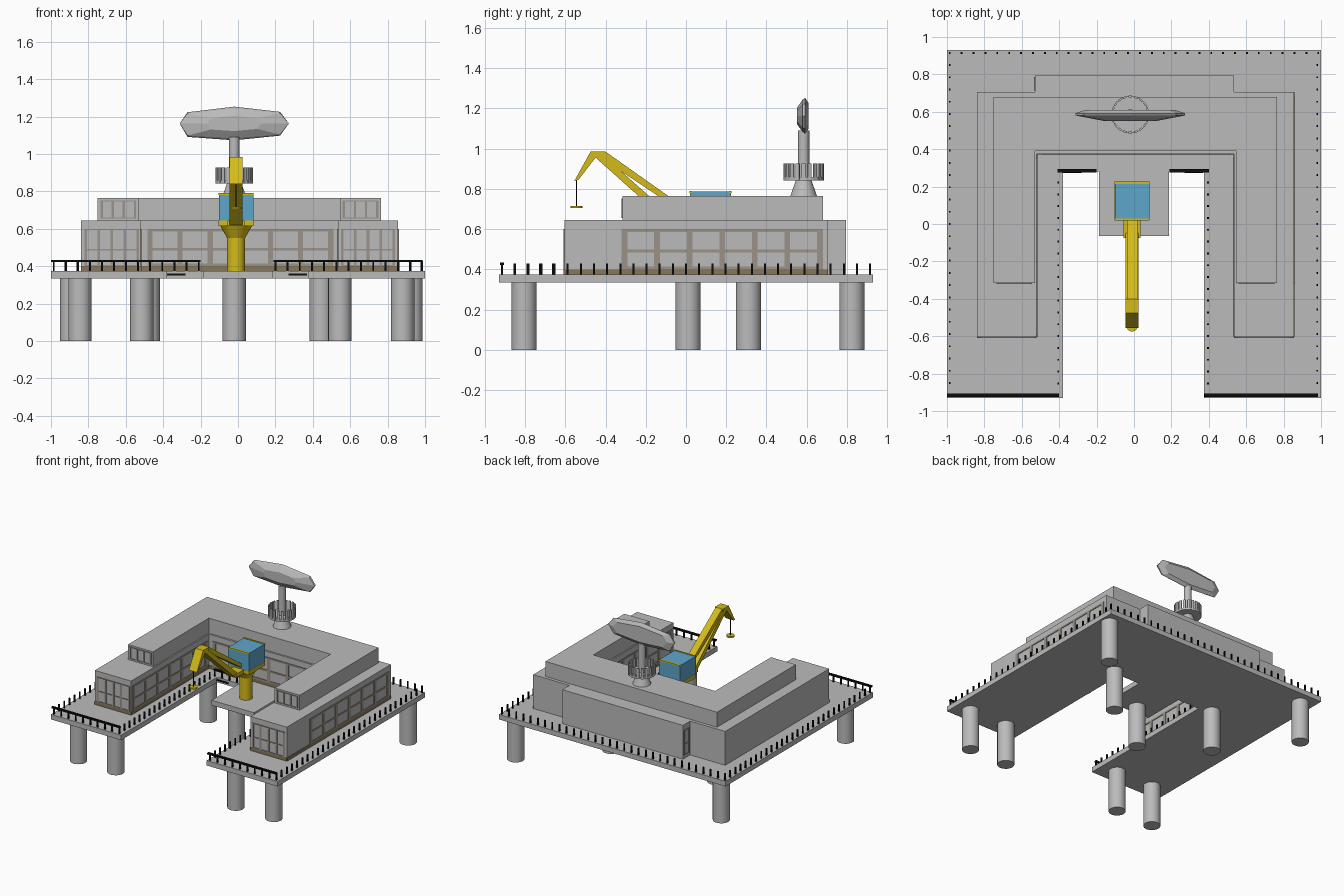
import bpy, bmesh, math
from mathutils import Matrix, Vector

if "Cube" in bpy.data.objects:
    bpy.data.objects.remove(bpy.data.objects["Cube"])


def material(name, rgb):
    m = bpy.data.materials.new(name)
    m.diffuse_color = (*rgb, 1)
    m.use_nodes = True
    m.node_tree.nodes["Principled BSDF"].inputs["Base Color"].default_value = m.diffuse_color
    return m


GREY = material("light_grey", (0.5, 0.5, 0.5))
YELLOW = material("crane_yellow", (0.66, 0.5, 0.01))
BLUE = material("cab_blue", (0.11, 0.38, 0.6))
FRAME = material("window_frame_taupe", (0.33, 0.29, 0.25))
BROWN = material("skirting_brown", (0.24, 0.185, 0.1))
BLACK = material("railing_black", (0.004, 0.004, 0.004))


def finish(name, bm, mat, smooth=False):
    bmesh.ops.recalc_face_normals(bm, faces=bm.faces)
    me = bpy.data.meshes.new(name)
    bm.to_mesh(me)
    bm.free()
    me.materials.append(mat)
    ob = bpy.data.objects.new(name, me)
    bpy.context.collection.objects.link(ob)
    if smooth:
        bpy.ops.object.select_all(action='DESELECT')
        ob.select_set(True)
        bpy.context.view_layer.objects.active = ob
        bpy.ops.object.shade_smooth_by_angle(angle=math.radians(35))
    return ob


def boxes(name, items, mat):
    """Each item is (x0, x1, y0, y1, z0, z1)."""
    bm = bmesh.new()
    for x0, x1, y0, y1, z0, z1 in items:
        mid = Vector((x0 + x1, y0 + y1, z0 + z1)) / 2
        size = Matrix.Diagonal((x1 - x0, y1 - y0, z1 - z0, 1))
        bmesh.ops.create_cube(bm, size=1, matrix=Matrix.Translation(mid) @ size)
    return finish(name, bm, mat)


def prism(name, pts, lo, hi, mat, side=False):
    """Extrude an outline: xy outline along z, or yz outline along x when side."""
    bm = bmesh.new()
    f = bm.faces.new([bm.verts.new((lo, a, b) if side else (a, b, lo)) for a, b in pts])
    new = bmesh.ops.extrude_face_region(bm, geom=[f])["geom"]
    move = (hi - lo, 0, 0) if side else (0, 0, hi - lo)
    bmesh.ops.translate(bm, vec=move, verts=[v for v in new if isinstance(v, bmesh.types.BMVert)])
    return finish(name, bm, mat)


def cone(name, x, y, z0, z1, r0, r1, mat, n=32):
    bm = bmesh.new()
    bmesh.ops.create_cone(bm, cap_ends=True, segments=n, radius1=r0, radius2=r1, depth=z1 - z0,
                          matrix=Matrix.Translation((x, y, (z0 + z1) / 2)))
    return finish(name, bm, mat, True)


# deck and its support legs
prism("deck", [(-1, -.93), (-.38, -.93), (-.38, .28), (-.187, .28), (-.187, -.065), (.187, -.065),
               (.187, .28), (.375, .28), (.375, -.93), (1, -.93), (1, .93), (-1, .93)], .335, .375, GREY)
for x, y in [(-.845, -.805), (-.515, -.805), (.545, -.805), (.88, -.805), (-.02, .01),
             (-.48, .31), (.445, .31), (-.89, .825), (.925, .825)]:
    cone("support_leg", x, y, 0, .336, .0625, .0625, GREY)
boxes("deck_edge_slot", [(s - .05, s + .05, .272, .281, .35, .36) for s in (-.33, .32)], BLACK)

# two storeys
prism("lower_storey", [(-.84, -.605), (-.52, -.605), (-.52, .375), (.535, .375), (.535, -.605),
                       (.855, -.605), (.855, .705), (.535, .705), (.535, .795), (-.53, .795),
                       (-.53, .705), (-.84, .705)], .374, .645, GREY)
prism("upper_storey", [(-.75, -.315), (-.53, -.315), (-.53, .39), (.545, .39), (.545, -.315),
                       (.765, -.315), (.765, .68), (-.75, .68)], .644, .765, GREY)


# window frames and skirting as thin plates on the walls
def windows(name, axis, wall, out, lo, hi, z0, z1, bays, bar=.02, rail=True):
    def plate(a, b, c, d):
        w0, w1 = sorted((wall - out * .002, wall + out * .005))
        return (w0, w1, a, b, c, d) if axis == "x" else (a, b, w0, w1, c, d)
    step = (hi - lo - bar) / bays
    items = [plate(lo + i * step, lo + i * step + bar, z0, z1) for i in range(bays + 1)]
    levels = [z0, z1 - bar * .5] + ([z0 + (z1 - z0) * .42] if rail else [])
    items += [plate(lo, hi, z, z + bar * .5) for z in levels]
    boxes(name, items, FRAME)


windows("right_wall_windows", "x", .855, 1, -.32, .68, .4, .6, 6, .028)
windows("left_court_windows", "x", -.52, 1, -.59, .35, .4, .6, 6, .028)
windows("right_court_windows", "x", .535, -1, -.59, .35, .4, .6, 6, .028)
windows("back_court_windows", "y", .375, -1, -.485, .51, .4, .6, 6, .028)
windows("left_end_windows", "y", -.605, -1, -.82, -.53, .4, .6, 4, .014)
windows("right_end_windows", "y", -.605, -1, .55, .84, .4, .6, 4, .014)
windows("left_upper_windows", "y", -.315, -1, -.735, -.545, .655, .752, 3, .012, False)
windows("right_upper_windows", "y", -.315, -1, .56, .75, .655, .752, 3, .012, False)
windows("rear_bay_window", "x", -.53, -1, .715, .785, .4, .6, 1, .012)
boxes("skirting", [(.85, .859, -.605, .705, .375, .4), (-.524, -.516, -.605, .375, .375, .4),
                   (.531, .539, -.605, .375, .375, .4), (-.52, .535, .371, .379, .375, .4),
                   (-.84, -.52, -.609, -.601, .375, .4), (.535, .855, -.609, -.601, .375, .4)], BROWN)


# railing posts round the deck, top rails on the front-facing edges
def row(p, q, gap=.0645):
    p, q = Vector(p), Vector(q)
    n = round((q - p).length / gap)
    return [p.lerp(q, i / n) for i in range(n + 1)]


posts = []
for p, q in [((-.985, .915), (.985, .915)), ((-.985, -.915), (-.985, .85)), ((.98, -.915), (.98, .85)),
             ((-.405, -.915), (-.405, .285)), ((.395, -.915), (.395, .285)),
             ((-.92, -.915), (-.47, -.915)), ((.46, -.915), (.92, -.915)),
             ((-.34, .285), (-.21, .285)), ((.33, .285), (.2, .285))]:
    posts += row(p, q)
boxes("railing_posts", [(v.x - .005, v.x + .005, v.y - .005, v.y + .005, .374, .43) for v in posts], BLACK)
boxes("railing_top_rails", [(a, b, y - .009, y + .009, .422, .434) for a, b, y in
                            [(-1, -.4, -.915), (.375, .985, -.915), (-.41, -.2, .285), (.19, .4, .285)]], BLACK)

# crane pedestal and cab
CX = -.01
cone("crane_pedestal", CX, .115, .37, .6, .048, .048, YELLOW)
cone("crane_collar", CX, .115, .55, .616, .048, .085, YELLOW)
boxes("cab_base", [(CX - .093, CX + .093, .02, .225, .615, .645)], YELLOW)
boxes("cab", [(CX - .092, CX + .092, .021, .224, .645, .787)], BLUE)
boxes("cab_trim", [(CX - .093, CX + .093, .018, .03, .78, .79), (CX - .093, CX + .093, .213, .226, .78, .79)], YELLOW)

# crane boom, stay, jib, cable and hook
prism("boom", [(-.46, .965), (-.41, .965), (.02, .6), (.02, .62), (-.02, .62), (-.41, .967), (-.46, .967)][:2]
      + [(-.02, .62), (-.075, .62)], CX - .035, CX + .035, YELLOW, True)
prism("boom_stay", [(-.40, .985), (-.415, .95), (.025, .655), (.025, .685)], CX - .028, CX + .028, YELLOW, True)
prism("jib", [(-.555, .84), (-.475, .985), (-.4, .985), (-.412, .957), (-.45, .955), (-.535, .845)],
      CX - .035, CX + .035, YELLOW, True)
boxes("boom_foot", [(CX - .045, CX + .045, -.075, .03, .615, .645)], YELLOW)
cone("hook_cable", CX, -.545, .71, .85, .003, .003, BLACK, 8)
cone("hook_block", CX, -.545, .705, .716, .03, .03, YELLOW, 16)

# radar tower with slatted ring
RX, RY = -.02, .585
cone("radar_foot", RX, RY, .76, .845, .068, .038, GREY)
cone("radar_mast", RX, RY, .84, 1.09, .028, .028, GREY)
cone("radar_platform", RX, RY, .843, .858, .1, .1, GREY)
bm = bmesh.new()
for i in range(20):
    turn = Matrix.Rotation(i * math.tau / 20, 4, 'Z')
    bmesh.ops.create_cube(bm, size=1, matrix=Matrix.Translation((RX, RY, .885)) @ turn
                          @ Matrix.Translation((.096, 0, 0)) @ Matrix.Diagonal((.01, .019, .084, 1)))
finish("radar_ring_slats", bm, GREY)

# faceted radar dish: octagon rings stacked front to back
outline = [(-.292, 0), (-.25, .06), (0, .09), (.245, .062), (.292, 0), (.245, -.065), (0, -.09), (-.25, -.072)]
bm = bmesh.new()
rings = [[bm.verts.new((RX + x * sx, y, 1.163 + z * sz)) for x, z in outline]
         for y, sx, sz in [(.552, .5, .45), (.58, 1, .9), (.592, 1, 1), (.61, .82, .7)]]
for a, b in zip(rings, rings[1:]):
    for i in range(8):
        j = (i + 1) % 8
        bm.faces.new((a[i], a[j], b[j], b[i]))
bm.faces.new(rings[0])
bm.faces.new(rings[-1])
finish("radar_dish", bm, GREY)
